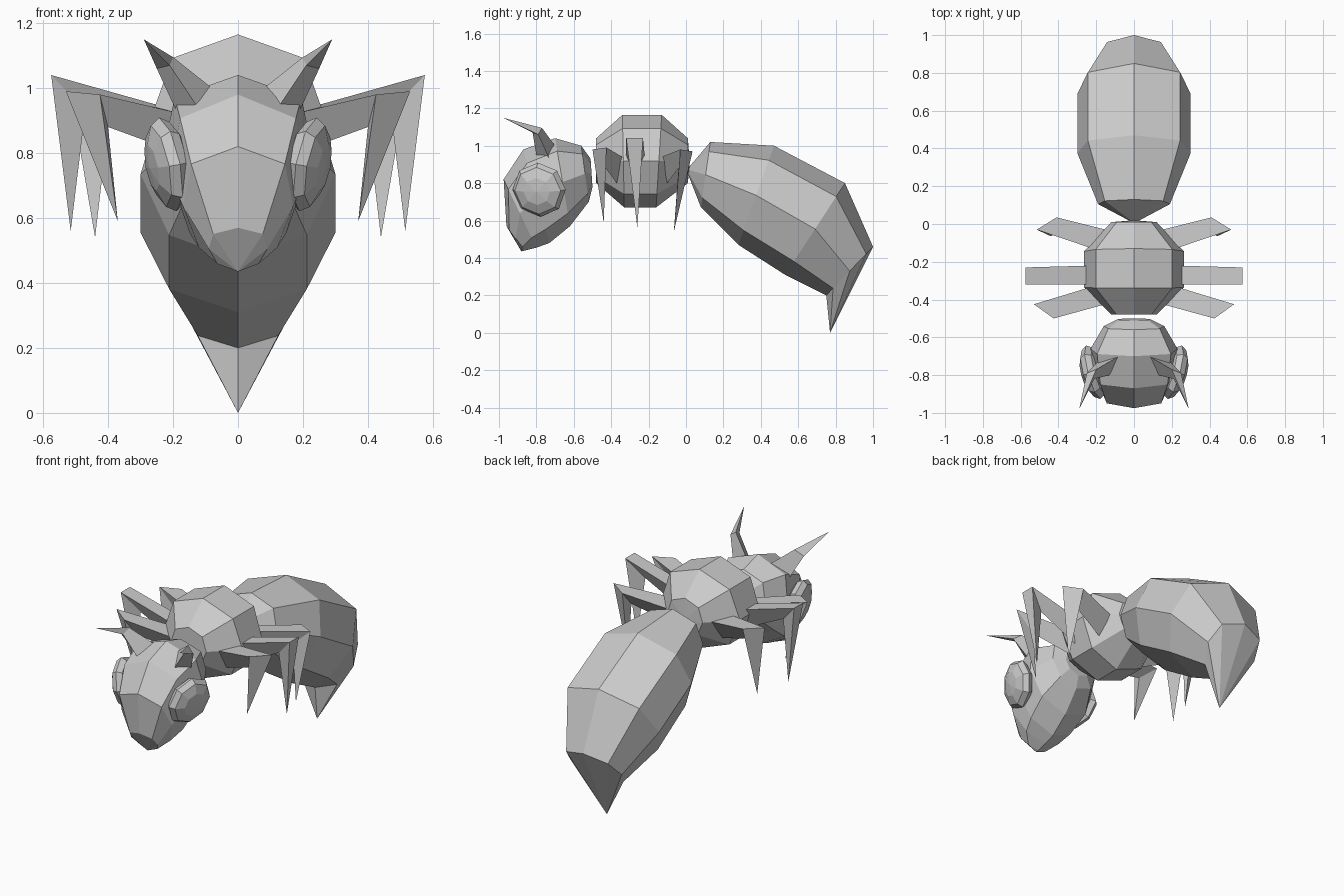
import bpy, bmesh, math
from mathutils import Vector, Matrix

cube = bpy.data.objects.get("Cube")
if cube:
    bpy.data.objects.remove(cube, do_unlink=True)

grey = bpy.data.materials.new("plain_grey")
grey.use_nodes = True
colour = (0.6, 0.6, 0.6, 1)
grey.diffuse_color = colour
grey.node_tree.nodes["Principled BSDF"].inputs["Base Color"].default_value = colour


def finish(bm, name):
    bmesh.ops.recalc_face_normals(bm, faces=bm.faces)
    mesh = bpy.data.meshes.new(name)
    bm.to_mesh(mesh)
    bm.free()
    mesh.materials.append(grey)
    obj = bpy.data.objects.new(name, mesh)
    bpy.context.collection.objects.link(obj)
    return obj


def loft(name, rings, shoulder, tip=None):
    """Eight-sided rings, each given as top (y, z), bottom (y, z), half width.
    The upper corners are widened by the shoulder factor."""
    bm = bmesh.new()
    loops = []
    for top, bottom, width in rings:
        top, bottom = Vector((0, *top)), Vector((0, *bottom))
        mid, up = (top + bottom) / 2, (top - bottom) / 2
        loop = []
        for i in range(8):
            a = i * math.pi / 4
            side = math.cos(a) * (shoulder if i in (1, 3) else 1)
            loop.append(bm.verts.new(mid + up * math.sin(a) + Vector((width * side, 0, 0))))
        loops.append(loop)
    for a, b in zip(loops, loops[1:]):
        for i in range(8):
            j = (i + 1) % 8
            bm.faces.new((a[i], a[j], b[j], b[i]))
    bm.faces.new(loops[0])
    if tip:
        point = bm.verts.new((0, *tip))
        for i in range(8):
            bm.faces.new((loops[-1][i], loops[-1][(i + 1) % 8], point))
    else:
        bm.faces.new(loops[-1])
    return finish(bm, name)


def spike_limb(name, sections, tip):
    """Three-sided tapering limb that ends in a point."""
    bm = bmesh.new()
    loops = [[bm.verts.new(p) for p in s] for s in sections]
    for a, b in zip(loops, loops[1:]):
        for i in range(3):
            j = (i + 1) % 3
            bm.faces.new((a[i], a[j], b[j], b[i]))
    bm.faces.new(loops[0])
    point = bm.verts.new(tip)
    for i in range(3):
        bm.faces.new((loops[-1][i], loops[-1][(i + 1) % 3], point))
    return finish(bm, name)


# Body
loft("thorax", [
    ((-0.48, 1.04), (-0.48, 0.8), 0.12),
    ((-0.34, 1.165), (-0.33, 0.67), 0.265),
    ((-0.13, 1.165), (-0.16, 0.67), 0.265),
    ((0.01, 1.04), (0.01, 0.8), 0.12),
], 1.08, tip=(0.02, 0.91))
loft("abdomen", [
    ((0.02, 0.89), (0.01, 0.85), 0.02),
    ((0.13, 1.02), (0.08, 0.67), 0.19),
    ((0.47, 1.0), (0.28, 0.47), 0.3),
    ((0.85, 0.8), (0.53, 0.31), 0.3),
    ((1.0, 0.46), (0.75, 0.2), 0.175),
], 1.15, tip=(0.77, 0.0))
loft("head", [
    ((-0.51, 0.93), (-0.5, 0.78), 0.09),
    ((-0.56, 1.0), (-0.52, 0.7), 0.16),
    ((-0.7, 1.04), (-0.62, 0.57), 0.23),
    ((-0.87, 0.98), (-0.73, 0.48), 0.21),
    ((-0.975, 0.82), (-0.8, 0.455), 0.17),
    ((-0.96, 0.57), (-0.86, 0.44), 0.09),
], 1.2, tip=(-0.88, 0.435))

for s, side in ((1, "left"), (-1, "right")):
    # Flattened eyes facing outward and a little forward
    bm = bmesh.new()
    bmesh.ops.create_uvsphere(bm, u_segments=8, v_segments=6, radius=1)
    turn = (Matrix.Translation((s * 0.216, -0.785, 0.765))
            @ Matrix.Rotation(s * math.radians(-15), 4, 'Z')
            @ Matrix.Rotation(s * math.radians(11), 4, 'Y')
            @ Matrix.Diagonal((0.06, 0.147, 0.147, 1))
            @ Matrix.Rotation(math.pi / 2, 4, 'Y'))
    bm.transform(turn)
    finish(bm, side + "_eye")

    # Bent antennae
    spike_limb(side + "_antenna", [
        [(s * 0.08, -0.7, 1.0), (s * 0.19, -0.73, 0.93), (s * 0.13, -0.8, 0.95)],
        [(s * 0.2, -0.77, 1.095), (s * 0.25, -0.79, 1.06), (s * 0.21, -0.82, 1.07)],
    ], (s * 0.29, -0.98, 1.15))

    # Legs: root, knee and downward point
    legs = {
        "front": [((0.17, -0.43, 0.92), (0.25, -0.34, 0.94), (0.18, -0.37, 0.8)),
                  ((0.425, -0.5, 0.98), (0.53, -0.425, 0.99), (0.4, -0.43, 0.88))],
        "middle": [((0.22, -0.32, 0.94), (0.22, -0.22, 0.94), (0.22, -0.27, 0.81)),
                   ((0.575, -0.32, 1.04), (0.575, -0.23, 1.04), (0.47, -0.275, 0.93))],
        "hind": [((0.22, -0.13, 0.94), (0.15, -0.03, 0.92), (0.18, -0.1, 0.8)),
                 ((0.515, -0.03, 0.98), (0.41, 0.035, 0.97), (0.4, -0.04, 0.88))],
    }
    tips = {"front": (0.37, -0.44, 0.59), "middle": (0.515, -0.26, 0.56),
            "hind": (0.44, -0.065, 0.54)}
    for name, sections in legs.items():
        flip = [[(s * x, y, z) for x, y, z in sec] for sec in sections]
        x, y, z = tips[name]
        spike_limb(f"{side}_{name}_leg", flip, (s * x, y, z))
